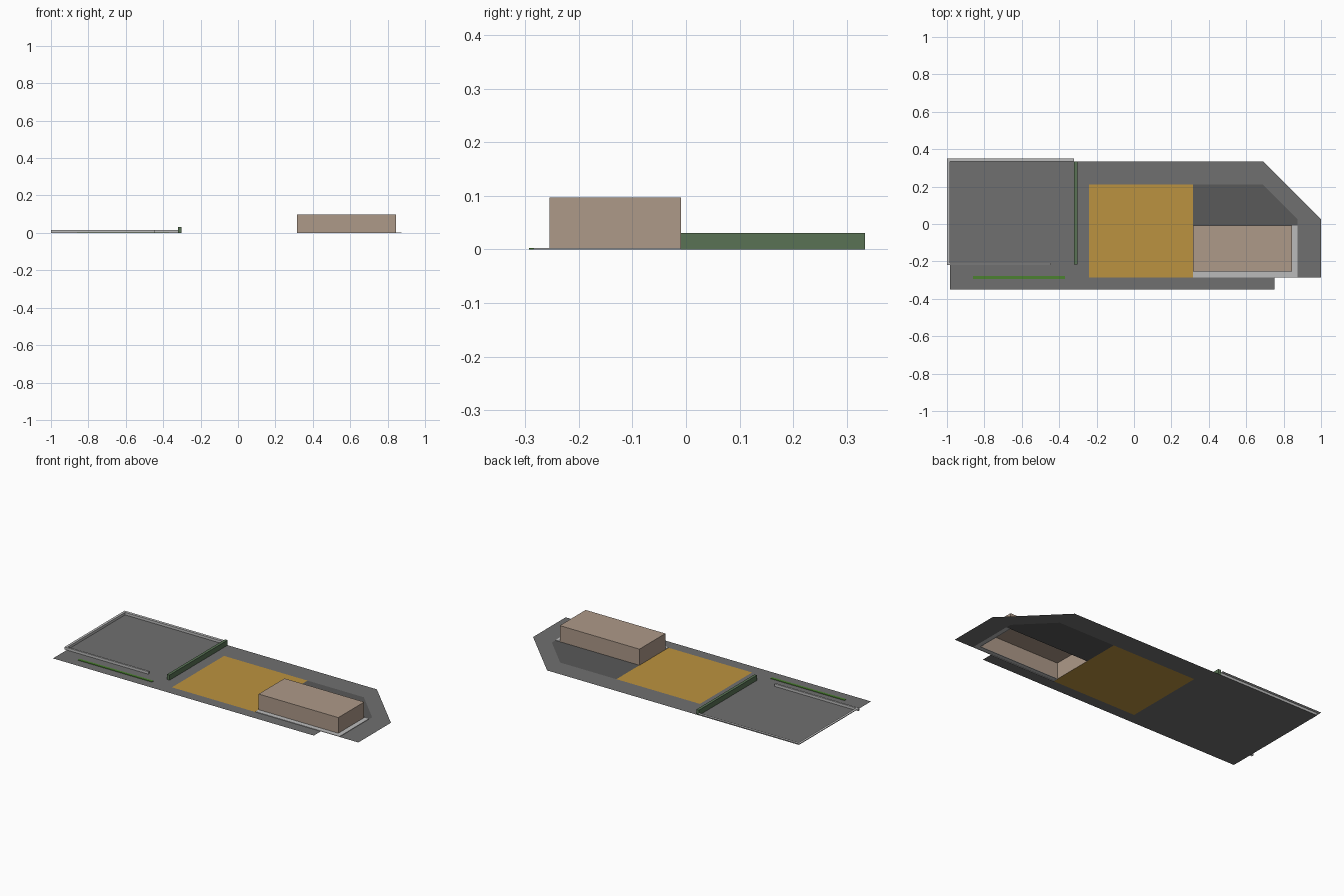
import bpy, bmesh

if "Cube" in bpy.data.objects:
    bpy.data.objects.remove(bpy.data.objects["Cube"])


def material(name, rgb):
    m = bpy.data.materials.new(name)
    m.diffuse_color = (*rgb, 1)
    m.use_nodes = True
    m.node_tree.nodes["Principled BSDF"].inputs["Base Color"].default_value = m.diffuse_color
    return m


def part(name, outline, z0=0.0, z1=None, mat=None):
    """Flat sheet from an outline, or an open-bottomed block up to z1."""
    bm = bmesh.new()
    top = [bm.verts.new((x, y, z0 if z1 is None else z1)) for x, y in outline]
    bm.faces.new(top)
    if z1 is not None:
        low = [bm.verts.new((x, y, z0)) for x, y in outline]
        n = len(low)
        for i in range(n):
            j = (i + 1) % n
            bm.faces.new((low[i], low[j], top[j], top[i]))
    return finish(name, bm, mat)


def finish(name, bm, mat):
    me = bpy.data.meshes.new(name)
    bm.to_mesh(me)
    bm.free()
    ob = bpy.data.objects.new(name, me)
    bpy.context.collection.objects.link(ob)
    if mat:
        me.materials.append(mat)
    return ob


def rect(x0, y0, x1, y1):
    return [(x0, y0), (x1, y0), (x1, y1), (x0, y1)]


asphalt = material("asphalt", (0.16, 0.16, 0.16))
dark = material("dark_paving", (0.10, 0.10, 0.10))
ochre = material("ochre", (0.50, 0.29, 0.05))
pale = material("pale_concrete", (0.50, 0.50, 0.50))
tan = material("tan_wall", (0.42, 0.32, 0.25))
hedge = material("hedge_green", (0.10, 0.17, 0.09))
grass = material("grass_green", (0.07, 0.22, 0.03))

# Ground sheets, fitted edge to edge
part("road_surface", [
    (-.985, -.351), (.75, -.351), (.75, -.285), (-.24, -.285), (-.24, .21),
    (.69, .21), (.875, .025), (.875, -.285), (1, -.285), (1, .025),
    (.69, .334), (-.985, .334)], mat=asphalt)
part("forecourt", rect(-.24, -.285, .316, .21), mat=ochre)
part("side_yard", [(.316, -.009), (.875, -.009), (.875, .025),
                   (.69, .21), (.316, .21)], mat=dark)

# L-shaped pavement wrapping the building, then the building shell
part("pavement", [(.316, -.285), (.875, -.285), (.875, -.009), (.846, -.009),
                  (.846, -.255), (.316, -.255)], 0, .003, pale)
part("building", rect(.316, -.255, .846, -.009), 0, .097, tan)

# Hedge and grass strip beside the parking lot
part("hedge", rect(-.32, -.217, -.303, .334), 0, .031, hedge)
part("grass_strip", rect(-.86, -.293, -.368, -.277), 0, .003, grass)

# Low wall around the lot: front run, then inner faces with an outward coping
H = .015
part("front_low_wall", rect(-1, -.22, -.443, -.209), 0, H, pale)
bm = bmesh.new()
inner = [(-.985, -.209), (-.985, .334), (-.32, .334)]
outer = [(-1, -.209), (-1, .351), (-.32, .351)]
base, edge, lip = ([bm.verts.new((x, y, z)) for x, y in pts]
                   for pts, z in ((inner, 0), (inner, H), (outer, H)))
for i in range(2):
    bm.faces.new((base[i], base[i + 1], edge[i + 1], edge[i]))
    bm.faces.new((edge[i], edge[i + 1], lip[i + 1], lip[i]))
finish("lot_low_wall", bm, pale)
